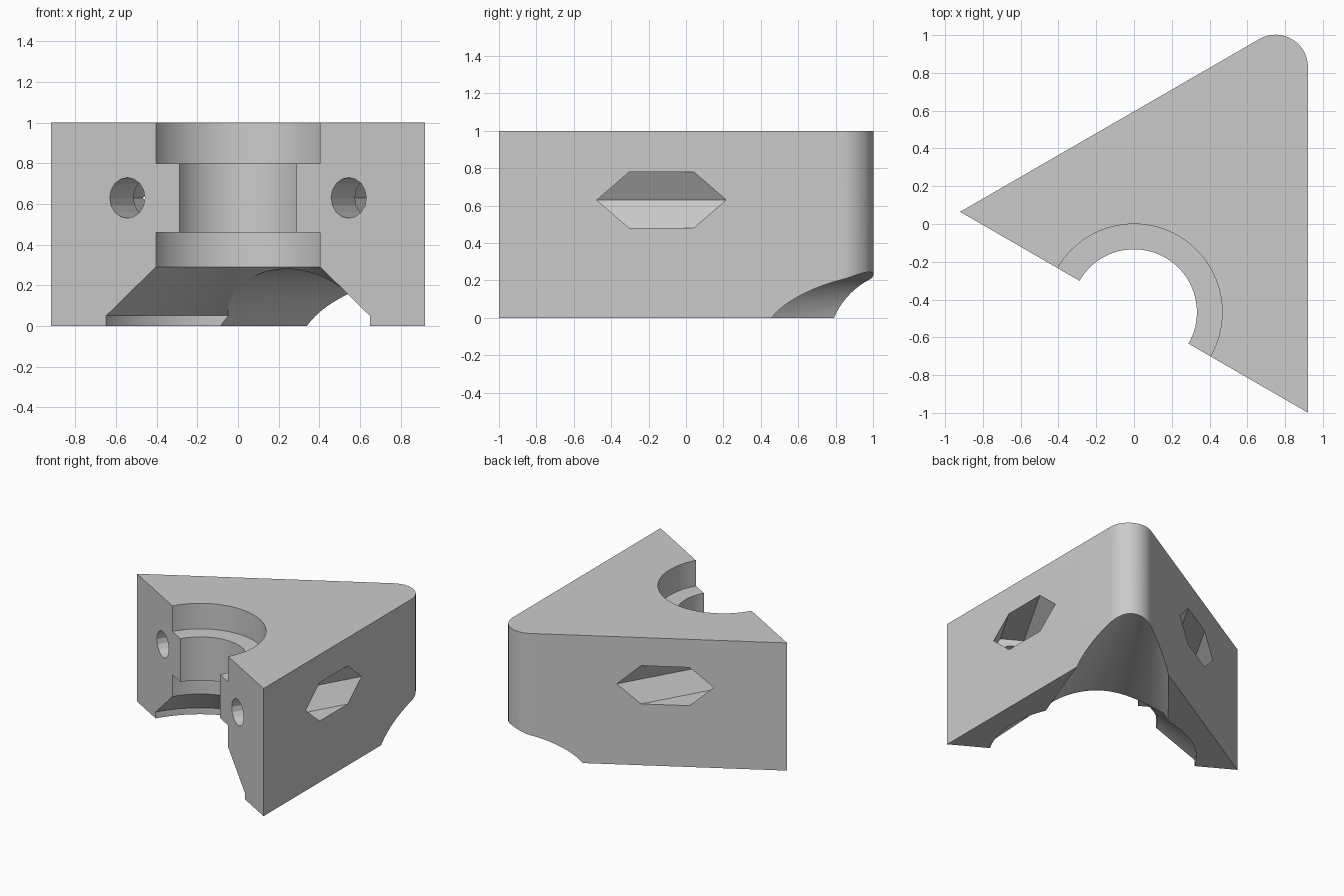
import bpy, bmesh
from math import cos, sin, pi, radians
from mathutils import Matrix

cube = bpy.data.objects.get("Cube")
if cube:
    bpy.data.objects.remove(cube, do_unlink=True)

grey = bpy.data.materials.new("plain grey")
grey.use_nodes = True
GREY = (0.6, 0.6, 0.6, 1)
grey.diffuse_color = GREY
grey.node_tree.nodes["Principled BSDF"].inputs["Base Color"].default_value = GREY

# Local frame: x along the split face, y from the bore axis to the rounded corner
FRAME = Matrix.Translation((0, -0.467, 0)) @ Matrix.Rotation(radians(-30), 4, "Z")


def loft(name, rings):
    """Closed solid through a list of equal-sized point rings."""
    bm = bmesh.new()
    loops = [[bm.verts.new(p) for p in ring] for ring in rings]
    n = len(loops[0])
    for a, b in zip(loops, loops[1:]):
        for i in range(n):
            j = (i + 1) % n
            bm.faces.new((a[i], a[j], b[j], b[i]))
    bm.faces.new(loops[0])
    bm.faces.new(loops[-1])
    bmesh.ops.recalc_face_normals(bm, faces=bm.faces[:])
    mesh = bpy.data.meshes.new(name)
    bm.to_mesh(mesh)
    bm.free()
    mesh.transform(FRAME)
    mesh.materials.append(grey)
    obj = bpy.data.objects.new(name, mesh)
    bpy.context.collection.objects.link(obj)
    return obj


def circle_z(r, z, n=96):
    return [(r * cos(2 * pi * i / n), r * sin(2 * pi * i / n), z) for i in range(n)]


def circle_y(r, x, y, z, n):
    return [(x + r * cos(2 * pi * i / n), y, z + r * sin(2 * pi * i / n)) for i in range(n)]


# Triangular block with one rounded corner
outline = [(-1.063, 0), (1.063, 0)]
for i in range(25):
    a = radians(30 + 5 * i)
    outline.append((0.171 * cos(a), 1.499 + 0.171 * sin(a)))
block = loft("corner_block", [[(x, y, z) for x, y in outline] for z in (0, 1)])

# Stepped bore with a flared mouth at the bottom
BORE = [(0.749, -0.1), (0.749, 0.05), (0.467, 0.29), (0.467, 0.46),
        (0.333, 0.46), (0.333, 0.8), (0.467, 0.8), (0.467, 1.1)]
cutters = [loft("bore_cutter", [circle_z(r, z) for r, z in BORE])]

# Tapered arch from the bore out through the rounded corner
arch = [circle_y(0.637 - 0.23 * s, 0, s, -0.342 + 0.2 * s, 96) for s in (0, 2)]
cutters.append(loft("arch_cutter", arch))

# Bolt holes and hexagonal nut pockets, one pair on each side
for side in (-1, 1):
    x = side * 0.629
    cutters.append(loft("bolt_cutter", [circle_y(0.1, x, y, 0.63, 16) for y in (-0.2, 0.3)]))
    cutters.append(loft("nut_cutter", [circle_y(0.173, x, y, 0.63, 6) for y in (0.234, 1.6)]))

# Carve the block and discard the cutters
bpy.ops.object.select_all(action="DESELECT")
block.select_set(True)
bpy.context.view_layer.objects.active = block
for cutter in cutters:
    cutter.hide_render = True
    mod = block.modifiers.new("carve", "BOOLEAN")
    mod.operation = "DIFFERENCE"
    mod.solver = "EXACT"
    mod.object = cutter
    bpy.ops.object.modifier_apply(modifier=mod.name)
    bpy.data.objects.remove(cutter, do_unlink=True)

bpy.ops.object.shade_smooth_by_angle(angle=radians(20))
